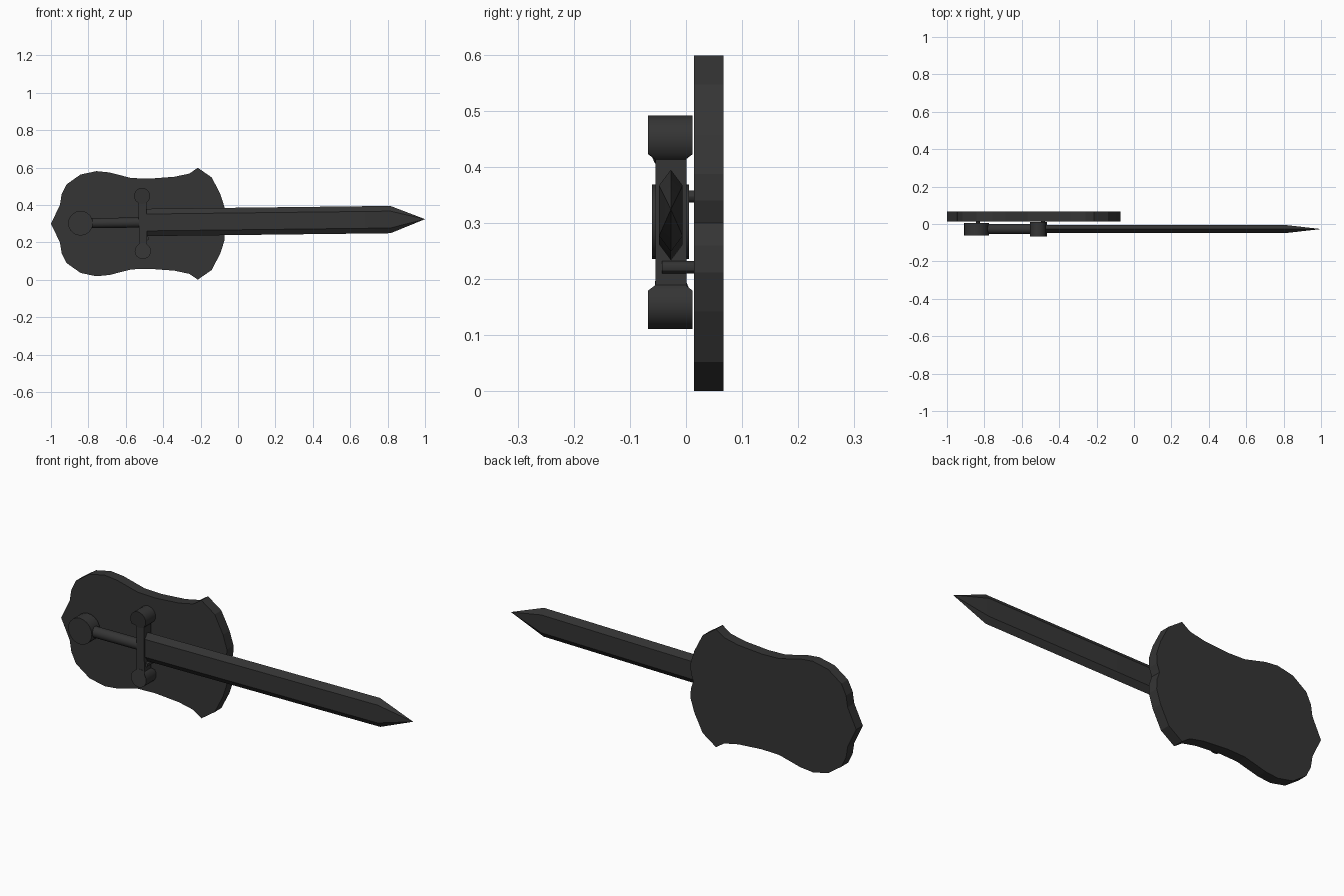
import bpy, bmesh, math
from mathutils import Matrix

if "Cube" in bpy.data.objects:
    bpy.data.objects.remove(bpy.data.objects["Cube"])

dark = bpy.data.materials.new("dark_iron")
dark.diffuse_color = (0.035, 0.035, 0.035, 1)
dark.use_nodes = True
dark.node_tree.nodes["Principled BSDF"].inputs["Base Color"].default_value = dark.diffuse_color

# Sword frame: x runs along the sword from the pommel, slightly tilted up
SWORD = Matrix.Translation((-0.842, -0.027, 0.302)) @ Matrix.Rotation(-0.0119, 4, 'Y')


def finish(name, bm, matrix=None, smooth=True):
    if matrix:
        bm.transform(matrix)
    bmesh.ops.recalc_face_normals(bm, faces=bm.faces)
    mesh = bpy.data.meshes.new(name)
    bm.to_mesh(mesh)
    bm.free()
    mesh.materials.append(dark)
    ob = bpy.data.objects.new(name, mesh)
    bpy.context.collection.objects.link(ob)
    if smooth:
        bpy.ops.object.select_all(action='DESELECT')
        ob.select_set(True)
        bpy.context.view_layer.objects.active = ob
        bpy.ops.object.shade_smooth_by_angle(angle=math.radians(30))
    return ob


def prism(outline, y0, y1):
    """Extrude an (x, z) outline between two y values."""
    bm = bmesh.new()
    face = bm.faces.new([bm.verts.new((x, y0, z)) for x, z in outline])
    ext = bmesh.ops.extrude_face_region(bm, geom=[face])
    for v in ext["geom"]:
        if isinstance(v, bmesh.types.BMVert):
            v.co.y = y1
    return bm


def circle(x, z, r, n=20):
    return [(x + r * math.cos(2 * math.pi * i / n), z + r * math.sin(2 * math.pi * i / n))
            for i in range(n)]


# Plaque: upper half of the outline, mirrored about its middle
half = [(-0.952, 0.10), (-0.943, 0.157), (-0.917, 0.21), (-0.842, 0.263),
        (-0.757, 0.281), (-0.687, 0.274), (-0.57, 0.244), (-0.473, 0.241),
        (-0.34, 0.251), (-0.26, 0.268), (-0.215, 0.299), (-0.14, 0.247),
        (-0.094, 0.157), (-0.072, 0.088), (-0.074, 0.04)]
outline = ([(-1.0, 0.2995)] + [(x, 0.2995 + z) for x, z in half] + [(-0.088, 0.2995)]
           + [(x, 0.2995 - z) for x, z in reversed(half)])
finish("plaque", prism(outline, 0.014, 0.067), smooth=False)

# Pommel disc
finish("pommel", prism(circle(0, 0, 0.066), -0.034, 0.032), SWORD)

# Grip
bm = bmesh.new()
bmesh.ops.create_cone(bm, cap_ends=True, segments=16, radius1=0.027, radius2=0.027, depth=0.28)
bm.transform(Matrix.Translation((0.18, 0, 0)) @ Matrix.Rotation(math.pi / 2, 4, 'Y'))
finish("grip", bm, SWORD)

# Guard bar and its two disc ends, which pinch in to the bar thickness
bm = bmesh.new()
bmesh.ops.create_cube(bm, size=1)
bm.transform(Matrix.Translation((0.333, 0, -0.005)) @ Matrix.Diagonal((0.043, 0.055, 0.24, 1)))
finish("guard_bar", bm, SWORD)
for name, side, z in (("guard_end_upper", 1, 0.1425), ("guard_end_lower", -1, -0.1525)):
    bm = prism(circle(0.331, z, 0.043), -0.041, 0.039)
    for v in bm.verts:
        if (v.co.z - z) * side < -0.032:
            v.co.y *= 0.69
    finish(name, bm, SWORD)

# Blade: flattened hexagon section running to a point
bm = bmesh.new()
section = [(0, 0.073), (0.021, 0.045), (0.021, -0.045), (0, -0.073), (-0.021, -0.045), (-0.021, 0.045)]
root, end = [[bm.verts.new((x, y, z)) for y, z in section] for x in (0.352, 1.657)]
tip = bm.verts.new((1.842, 0, 0))
bm.faces.new(root)
for i in range(6):
    j = (i + 1) % 6
    bm.faces.new((root[i], root[j], end[j], end[i]))
    bm.faces.new((end[i], end[j], tip))
finish("blade", bm, SWORD)

# Pegs holding the sword on the plaque
finish("blade_peg", prism(circle(-0.487, 0.221, 0.011, 12), -0.043, 0.02))
finish("pommel_peg", prism(circle(-0.835, 0.347, 0.011, 12), -0.02, 0.02))
